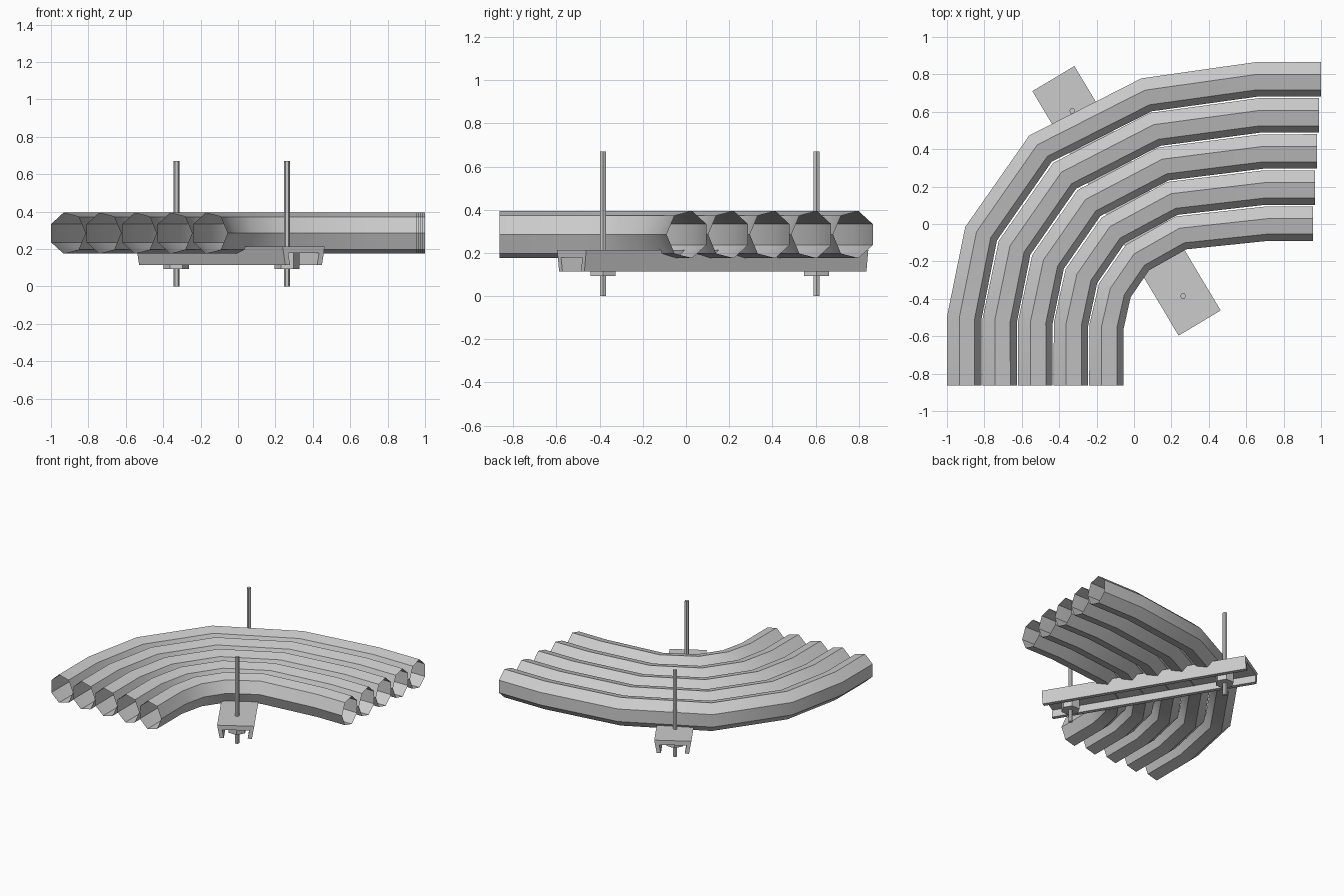
import bpy, bmesh, math
from mathutils import Vector, Matrix

cube = bpy.data.objects.get("Cube")
if cube:
    bpy.data.objects.remove(cube, do_unlink=True)

grey = bpy.data.materials.new("plain_grey")
grey.use_nodes = True
colour = (0.6, 0.6, 0.6, 1)
grey.diffuse_color = colour
grey.node_tree.nodes["Principled BSDF"].inputs["Base Color"].default_value = colour


def finish(name, bm, smooth=False):
    bmesh.ops.recalc_face_normals(bm, faces=bm.faces)
    mesh = bpy.data.meshes.new(name)
    bm.to_mesh(mesh)
    bm.free()
    mesh.materials.append(grey)
    obj = bpy.data.objects.new(name, mesh)
    bpy.context.collection.objects.link(obj)
    if smooth:
        bpy.ops.object.select_all(action='DESELECT')
        obj.select_set(True)
        bpy.context.view_layer.objects.active = obj
        bpy.ops.object.shade_smooth_by_angle(angle=math.radians(35))
    return obj


def pipe(name, path, sides=7, wide=0.097, tall=0.112, height=0.285):
    """Open tube swept along a flat path, one corner pointing inside the bend."""
    bm = bmesh.new()
    rings = []
    for i, p in enumerate(path):
        before = (p - path[i - 1]).normalized() if i > 0 else Vector((0, 0))
        after = (path[i + 1] - p).normalized() if i < len(path) - 1 else Vector((0, 0))
        t = (before + after).normalized()
        inner = Vector((t.y, -t.x))
        ring = []
        for k in range(sides):
            a = math.tau * k / sides
            q = p + inner * wide * math.cos(a)
            ring.append(bm.verts.new((q.x, q.y, height + tall * math.sin(a))))
        rings.append(ring)
    for a, b in zip(rings, rings[1:]):
        for k in range(sides):
            j = (k + 1) % sides
            bm.faces.new((a[k], a[j], b[j], b[k]))
    return finish(name, bm, True)


# Bent pipes, blended from the outermost to the innermost path
outer = [Vector(p) for p in ((-0.912, -0.863), (-0.912, -0.5), (-0.822, -0.05),
                             (-0.503, 0.407), (0.065, 0.695), (0.655, 0.778), (1.0, 0.778))]
inner = [Vector(p) for p in ((-0.152, -0.863), (-0.152, -0.55), (-0.107, -0.353),
                             (0.015, -0.176), (0.25, -0.043), (0.715, 0.007), (0.957, 0.007))]
for n in range(5):
    pipe(f"pipe_{n + 1}", [a.lerp(b, n / 4) for a, b in zip(outer, inner)])

# Channel bar under the pipes, open below
half = 0.7615
right_side = [(0.131, 0.213), (0.114, 0.115), (0.084, 0.115), (0.096, 0.178)]
profile = right_side + [(-u, z) for u, z in reversed(right_side)]
bm = bmesh.new()
face = bm.faces.new([bm.verts.new((u, -half, z)) for u, z in profile])
grown = bmesh.ops.extrude_face_region(bm, geom=[face])
bmesh.ops.translate(bm, vec=(0, 2 * half, 0),
                    verts=[v for v in grown["geom"] if isinstance(v, bmesh.types.BMVert)])
bar = finish("channel_bar", bm)
bar.location = (-0.04, 0.124, 0)
bar.rotation_euler.z = math.radians(30.9)


def hex_prism(name, x, y, radius, bottom, top):
    bm = bmesh.new()
    bmesh.ops.create_cone(bm, cap_ends=True, segments=6, radius1=radius, radius2=radius,
                          depth=top - bottom, matrix=Matrix.Rotation(math.radians(30), 4, 'Z'))
    # Turn the corners towards the x axis
    if max(abs(v.co.x) for v in bm.verts) < radius * 0.95:
        bmesh.ops.rotate(bm, verts=bm.verts, matrix=Matrix.Rotation(math.radians(30), 3, 'Z'))
    obj = finish(name, bm)
    obj.location = (x, y, (bottom + top) / 2)


# Threaded rods with hexagonal nuts inside the channel
for side, x, y in (("front", 0.263, -0.385), ("back", -0.33, 0.605)):
    hex_prism(f"{side}_rod", x, y, 0.016, 0, 0.67)
    hex_prism(f"{side}_nut", x, y, 0.067, 0.093, 0.178)
